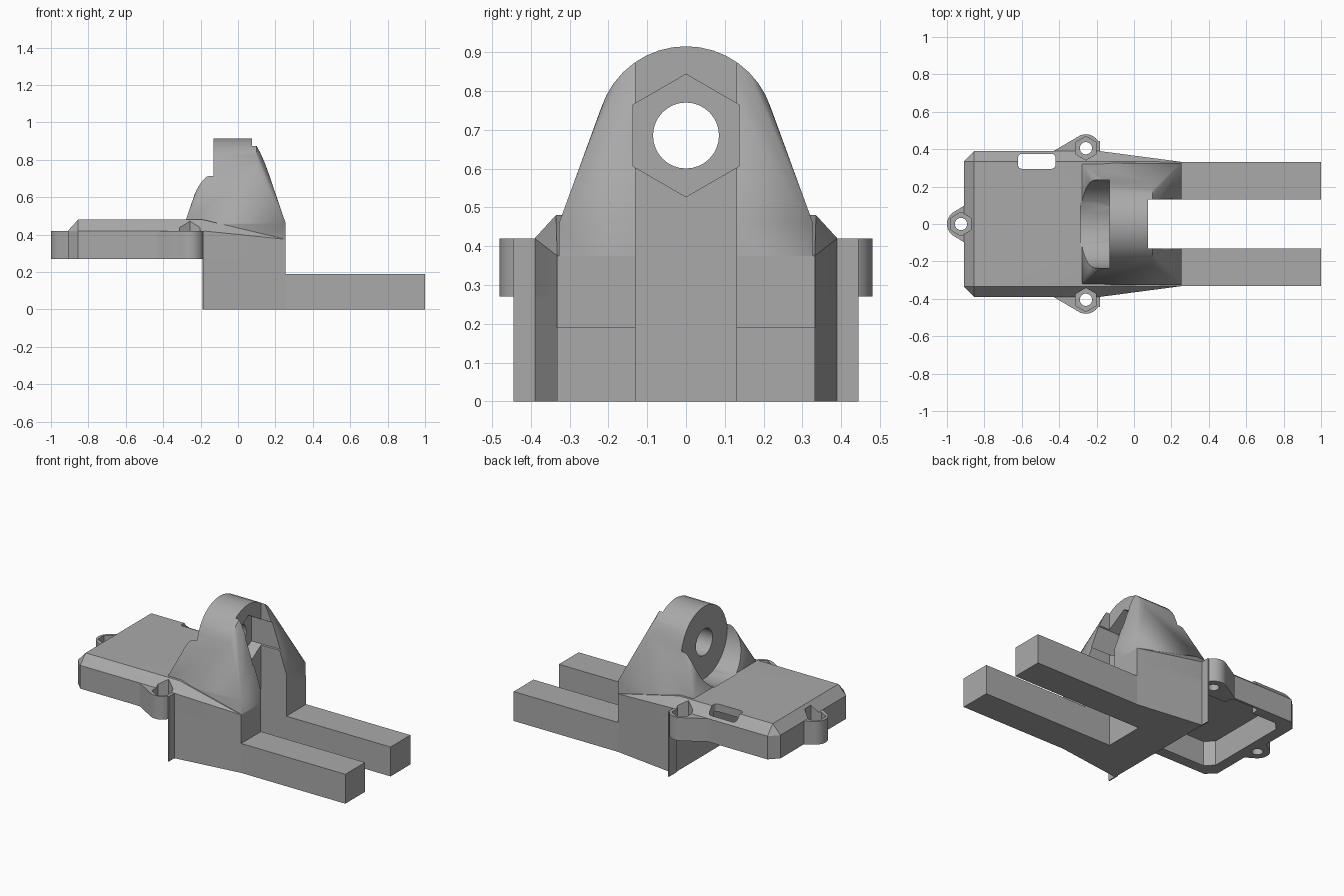
import bpy, bmesh, math

cube = bpy.data.objects.get("Cube")
if cube:
    bpy.data.objects.remove(cube, do_unlink=True)

GREY = (0.4, 0.4, 0.4, 1)
plastic = bpy.data.materials.new("grey_plastic")
plastic.use_nodes = True
plastic.diffuse_color = GREY
plastic.node_tree.nodes["Principled BSDF"].inputs["Base Color"].default_value = GREY


def hull(name, points):
    """Convex solid around the points."""
    bm = bmesh.new()
    for p in points:
        bm.verts.new(p)
    res = bmesh.ops.convex_hull(bm, input=bm.verts[:])
    loose = {v for v in res["geom_interior"] + res["geom_unused"]
             if isinstance(v, bmesh.types.BMVert)}
    loose |= {v for v in bm.verts if not v.link_faces}
    bmesh.ops.delete(bm, geom=list(loose), context="VERTS")
    bmesh.ops.dissolve_limit(bm, angle_limit=0.005, verts=bm.verts[:], edges=bm.edges[:])
    bmesh.ops.recalc_face_normals(bm, faces=bm.faces[:])
    mesh = bpy.data.meshes.new(name)
    bm.to_mesh(mesh)
    bm.free()
    mesh.materials.append(plastic)
    obj = bpy.data.objects.new(name, mesh)
    bpy.context.scene.collection.objects.link(obj)
    return obj


def box(x0, x1, y0, y1, z0, z1):
    return [(x, y, z) for x in (x0, x1) for y in (y0, y1) for z in (z0, z1)]


def ring(a, b, r, n, start=0.0):
    """Points of a regular polygon in a plane."""
    steps = [start + math.tau * i / n for i in range(n)]
    return [(a + r * math.cos(t), b + r * math.sin(t)) for t in steps]


def upright(outline, z0, z1):
    return [(x, y, z) for x, y in outline for z in (z0, z1)]


def along_x(outline, x0, x1):
    return [(x, y, z) for y, z in outline for x in (x0, x1)]


def both(outline):
    return [(x, s * y) for x, y in outline for s in (1, -1)]


BACK, FRONT, JOINT = -0.91, 0.255, -0.185
WIDE, NARROW, CHAMFER = 0.39, 0.332, 0.055
AXLE_Z, HUB_R = 0.685, 0.23
parts = []

# Deck with chamfered rim, tapering towards the arms
rim = both([(BACK, WIDE - CHAMFER), (BACK + CHAMFER, WIDE), (JOINT, WIDE)])
crown = both([(BACK + CHAMFER, WIDE - CHAMFER), (JOINT, WIDE - CHAMFER)])
parts.append(hull("deck", upright(rim, 0.27, 0.42) + [(x, y, 0.48) for x, y in crown]
                  + upright(both([(FRONT, NARROW)]), 0.27, 0.375)))

# Base block below the deck
parts.append(hull("base_block", upright(both([(JOINT, WIDE), (FRONT, NARROW)]), 0, 0.3)))

# Tower lofted from a rectangular foot to the round hub
hub = ring(0, AXLE_Z, HUB_R, 40)
parts.append(hull("tower", along_x(hub, -0.13, 0.1)
                  + box(-0.285, FRONT, -0.327, 0.327, 0.45, 0.46)
                  + box(-0.15, FRONT, -0.327, 0.327, 0.2, 0.3)))

# Arms, side lugs and the thin ribs beside the base
lugs = [(-0.925, 0)]
for side, label in ((1, "left"), (-1, "right")):
    ys = sorted((side * 0.13, side * NARROW))
    parts.append(hull(label + "_arm", box(0.2, 1, *ys, 0, 0.19)))
    cx, cy = -0.257, side * 0.405
    lugs.append((cx, cy))
    foot = [(-0.43, side * WIDE), (-0.41, side * 0.35), (JOINT, side * 0.35)]
    parts.append(hull(label + "_lug", upright(ring(cx, cy, 0.075, 32) + foot, 0.27, 0.42)))
    ys = sorted((side * 0.37, side * 0.445))
    parts.append(hull(label + "_rib", box(-0.19, -0.182, *ys, 0, 0.42)))

# Rear lug
foot = both([(-0.905, 0.1), (-0.87, 0.1)])
parts.append(hull("rear_lug", upright(ring(*lugs[0], 0.075, 32) + foot, 0.27, 0.42)))

# Cutters: cavity, arm slot, cable slot, hub pocket, axle hole and nut recesses
cutters = []


def cut(points):
    obj = hull("cutter", points)
    obj.hide_render = True
    cutters.append(obj)


cut(upright(both([(-0.84, 0.27), (-0.79, 0.32), (JOINT, 0.32)]), 0.2, 0.43))
cut(box(0.075, 1.2, -0.13, 0.13, -0.1, 1.1))
slot = [p for x in (-0.6, -0.44) for y in (0.315, 0.355) for p in ring(x, y, 0.02, 16)]
cut(upright(slot, 0.2, 0.6))
cut(along_x(ring(0, AXLE_Z, 0.236, 48), -0.285, -0.13))
cut(along_x(ring(0, AXLE_Z, 0.085, 32), -0.3, 0.3))
cut(along_x(ring(0, AXLE_Z, 0.158, 6, math.pi / 2), 0.0, 0.3))
for cx, cy in lugs:
    cut(upright(ring(cx, cy, 0.033, 24), 0.2, 0.6))
    cut(upright(ring(cx, cy, 0.063, 6, math.pi / 2), 0.34, 0.6))

for part in parts:
    for cutter in cutters:
        mod = part.modifiers.new("cut", "BOOLEAN")
        mod.operation = "DIFFERENCE"
        mod.solver = "EXACT"
        mod.object = cutter

# Bake the cuts and drop the cutters
graph = bpy.context.evaluated_depsgraph_get()
baked = [bpy.data.meshes.new_from_object(p.evaluated_get(graph)) for p in parts]
for part, mesh in zip(parts, baked):
    part.modifiers.clear()
    part.data = mesh
    mesh.name = part.name
for cutter in cutters:
    bpy.data.objects.remove(cutter, do_unlink=True)

# Smooth round walls, sharp edges elsewhere
bpy.ops.object.select_all(action="DESELECT")
for part in parts:
    part.select_set(True)
bpy.context.view_layer.objects.active = parts[0]
bpy.ops.object.shade_smooth_by_angle(angle=math.radians(25))
